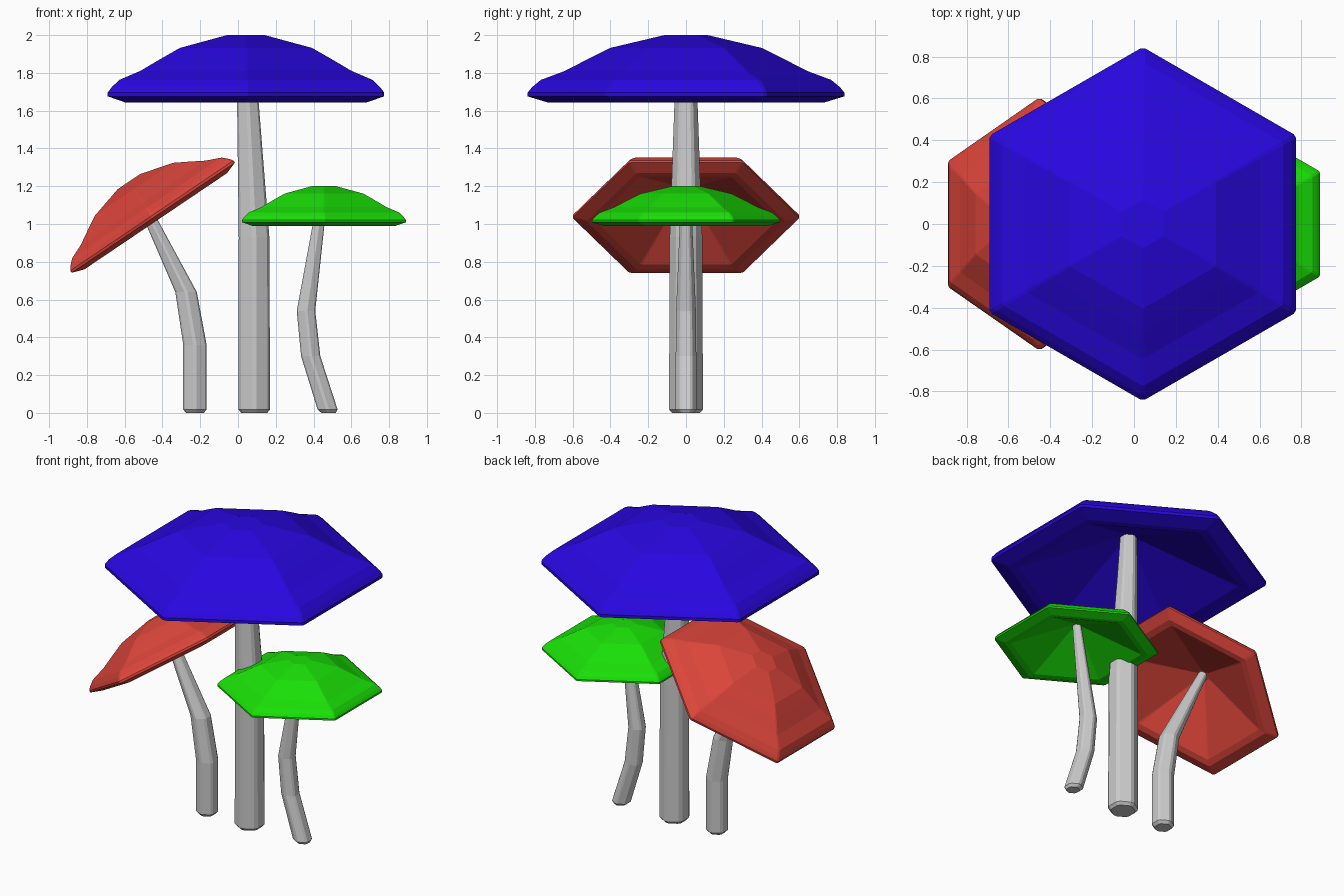
import bpy, bmesh, math
from mathutils import Matrix, Vector

if "Cube" in bpy.data.objects:
    bpy.data.objects.remove(bpy.data.objects["Cube"])

# Cap section at full size: (distance to flat side, height above lip), outer top to inner apex
CAP = [(0.10, 0.35), (0.35, 0.282), (0.45, 0.225), (0.56, 0.16), (0.67, 0.113),
       (0.71, 0.075), (0.732, 0.045), (0.732, 0.026), (0.64, -0.006), (0.585, 0.0),
       (0.05, 0.265)]


def hex_ring(bm, x, z, apothem, cut):
    """Hexagon with corners on +-y, each corner trimmed by a small angle."""
    r = apothem / math.cos(math.radians(30 - cut))
    ring = []
    for i in range(6):
        for s in (-cut, cut):
            a = math.radians(30 + 60 * i + s)
            ring.append(bm.verts.new((x + r * math.cos(a), r * math.sin(a), z)))
    return ring


def loft(name, sections, cut):
    """Skin a stack of (x, z, apothem) rings and close both ends."""
    bm = bmesh.new()
    rings = [hex_ring(bm, x, z, a, cut) for x, z, a in sections]
    for lo, hi in zip(rings, rings[1:]):
        for i in range(12):
            j = (i + 1) % 12
            bm.faces.new((lo[i], lo[j], hi[j], hi[i]))
    bm.faces.new(rings[0])
    bm.faces.new(rings[-1])
    bmesh.ops.recalc_face_normals(bm, faces=bm.faces)
    mesh = bpy.data.meshes.new(name)
    bm.to_mesh(mesh)
    bm.free()
    obj = bpy.data.objects.new(name, mesh)
    bpy.context.collection.objects.link(obj)
    return obj


def cap(name, x, z, scale, tilt, color):
    obj = loft(name, [(0, h, a) for a, h in CAP], 0.7)
    obj.data.transform(Matrix.Translation(Vector((x, 0, z)))
                       @ Matrix.Rotation(math.radians(-tilt), 4, 'Y')
                       @ Matrix.Scale(scale, 4))
    mat = bpy.data.materials.new(name + "_color")
    mat.diffuse_color = (*color, 1)
    mat.use_nodes = True
    mat.node_tree.nodes["Principled BSDF"].inputs["Base Color"].default_value = mat.diffuse_color
    obj.data.materials.append(mat)


def stem(name, path):
    # small chamfer around the foot
    (x, z, a), (x2, z2, _) = path[0], path[1]
    t = 0.018 / (z2 - z)
    loft(name, [(x, z, a - 0.015), (x + (x2 - x) * t, 0.018, a)] + path[1:], 8)


# Caps
cap("tall_cap", 0.042, 1.65, 1.0, 0, (0.022, 0.002, 0.75))
cap("tilted_cap", -0.438, 1.018, 0.712, 34, (0.72, 0.06, 0.043))
cap("small_cap", 0.455, 0.994, 0.593, 0, (0.01, 0.75, 0.002))

# Stems, running up into the hollow undersides
stem("tall_stem", [(0.086, 0, 0.084), (0.085, 0.93, 0.081),
                   (0.052, 1.65, 0.057), (0.043, 1.93, 0.047)])
stem("tilted_stem", [(-0.228, 0, 0.062), (-0.228, 0.36, 0.062),
                     (-0.275, 0.64, 0.057), (-0.46, 1.02, 0.036), (-0.55, 1.20, 0.028)])
stem("small_stem", [(0.48, 0, 0.053), (0.385, 0.30, 0.051),
                    (0.36, 0.54, 0.049), (0.427, 1.0, 0.031), (0.45, 1.16, 0.025)])
